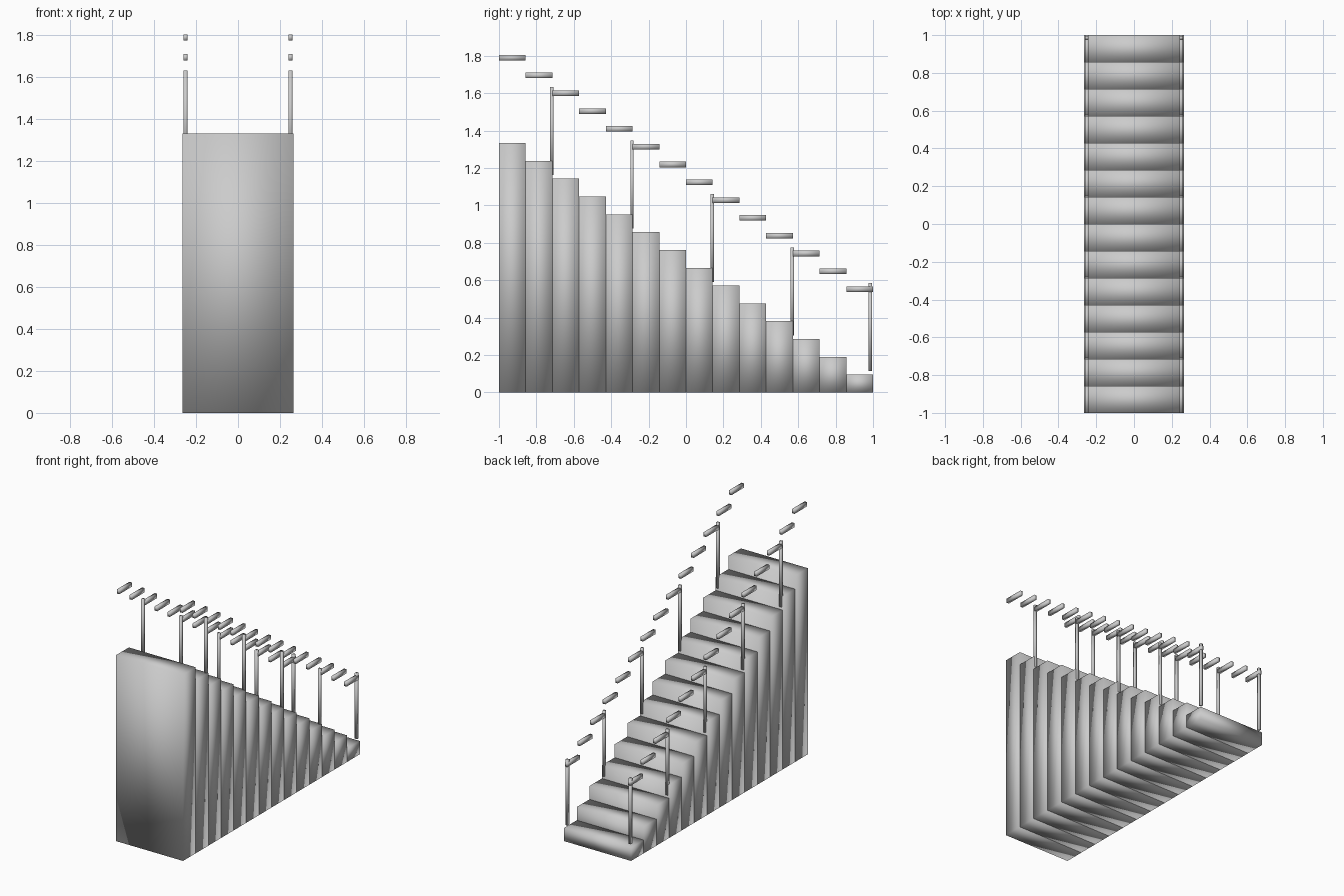
import bpy

if "Cube" in bpy.data.objects:
    bpy.data.objects.remove(bpy.data.objects["Cube"])

STEPS = 14
RUN = 2 / STEPS
RISE = 1.333 / STEPS


def box(name, x, y, z, sx, sy, sz):
    """Softly shaded box, given its centre and full size."""
    bpy.ops.mesh.primitive_cube_add(size=1, location=(x, y, z))
    ob = bpy.context.object
    ob.name = name
    ob.scale = (sx, sy, sz)
    bpy.ops.object.transform_apply(location=False, rotation=False, scale=True)
    bpy.ops.object.shade_smooth()
    return ob


# Solid steps, lowest at the back, highest at the front
for i in range(STEPS):
    y = 1 - RUN * (i + 0.5)
    top = RISE * (i + 1)
    box(f"step_{i + 1}", 0, y, top / 2, 0.53, RUN, top)
    # One level handrail segment over each step, on both sides
    for side, x in (("left", -0.25), ("right", 0.25)):
        box(f"handrail_{side}_{i + 1}", x, y, top + 0.457, 0.02, RUN, 0.03)

# Handrail posts every third step
for n in range(5):
    y = 0.986 if n == 0 else 1 - 3 * n * RUN - 0.003
    base = RISE * max(1, 3 * n) + 0.02
    for side, x in (("left", -0.25), ("right", 0.25)):
        box(f"post_{side}_{n + 1}", x, y, base + 0.235, 0.018, 0.018, 0.47)
